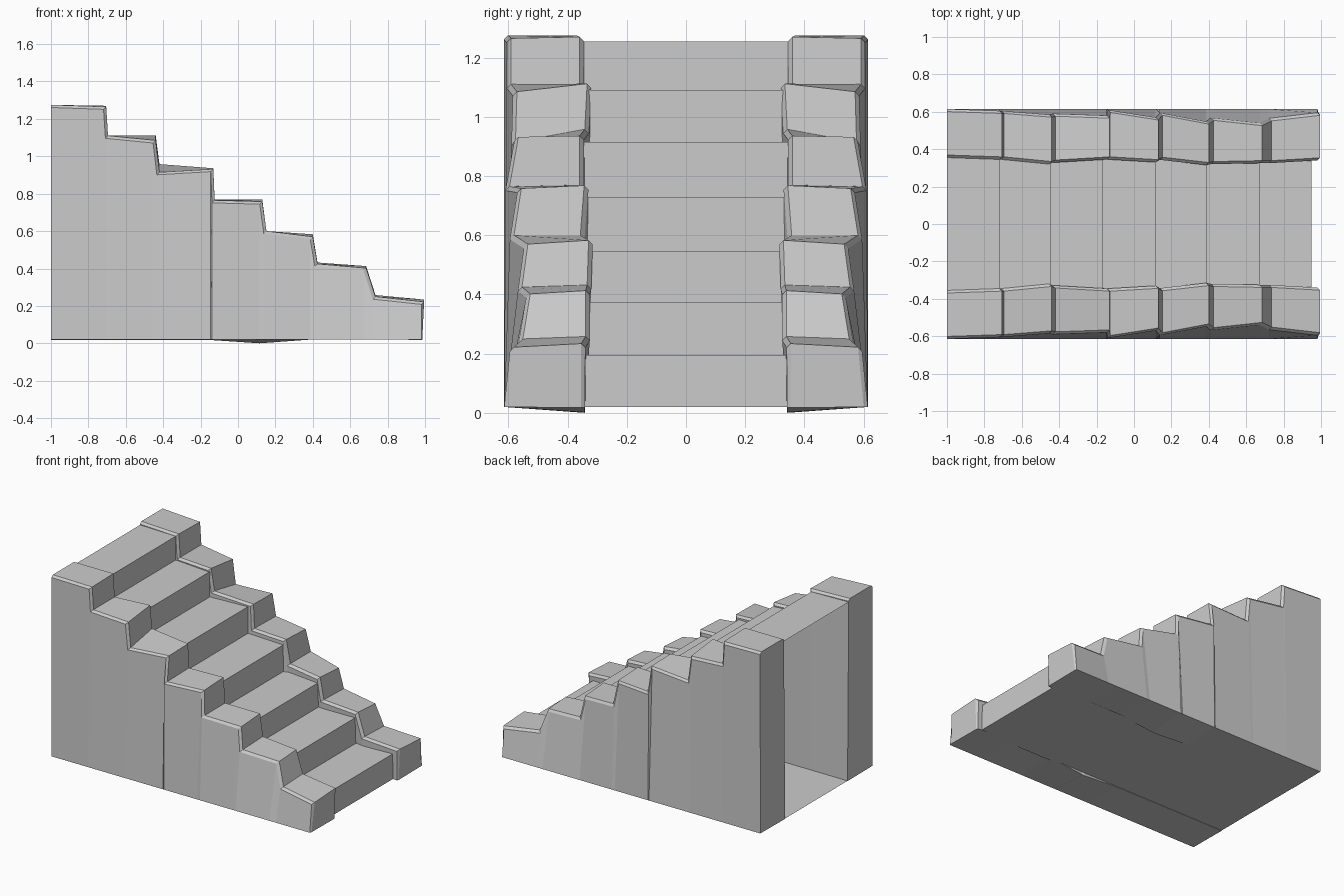
import bpy, bmesh

if "Cube" in bpy.data.objects:
    bpy.data.objects.remove(bpy.data.objects["Cube"])

BASE, CH = 0.02, 0.014


def finish(name, bm):
    bmesh.ops.remove_doubles(bm, verts=bm.verts, dist=0.0005)
    bmesh.ops.recalc_face_normals(bm, faces=bm.faces)
    mesh = bpy.data.meshes.new(name)
    bm.to_mesh(mesh)
    bm.free()
    ob = bpy.data.objects.new(name, mesh)
    bpy.context.collection.objects.link(ob)
    return ob


# Stepped wall outline: x, z outer, z inner, y outer, y inner
WALL = [
    (-1.00, 1.275, 1.275, .615, .355), (-.705, 1.265, 1.270, .605, .345),
    (-.695, 1.110, 1.110, .605, .345), (-.440, 1.085, 1.112, .585, .320),
    (-.420, .915, .958, .590, .328), (-.132, .932, .936, .580, .345),
    (-.125, .765, .770, .610, .345), (.130, .758, .768, .570, .330),
    (.152, .600, .600, .595, .343), (.400, .570, .583, .548, .315),
    (.425, .425, .432, .568, .320), (.685, .402, .413, .540, .325),
    (.735, .250, .258, .565, .325), (.995, .222, .234, .595, .340),
]


def inner_base(x):
    # Slight dip and rise along the inner bottom edge
    pts = [(-1.1, .018), (-.15, .018), (.12, 0), (.42, .03), (1.1, .015)]
    for (a, za), (b, zb) in zip(pts, pts[1:]):
        if x <= b:
            return za + (zb - za) * (x - a) / (b - a)


# Side walls: chamfered cross-sections lofted along the outline
def wall(name, s):
    bm = bmesh.new()
    rings = []
    for i, (x, zo, zi, yo, yi) in enumerate(WALL):
        xe = x - CH if i else x
        pts = [(xe, .614, BASE), (xe, yo, zo - CH), (x, yo - CH, zo),
               (x, yi + CH, zi), (xe, yi, zi - CH), (xe, .342, inner_base(xe))]
        rings.append(pts)
    # foot of the front end
    x, e = .985, .995 - CH
    zi = inner_base(e)
    rings.append([(e, .614, BASE), (e, .614, BASE), (x, .60, BASE),
                  (x, .355, zi), (e, .342, zi), (e, .342, zi)])
    rings = [[bm.verts.new((px, s * py, pz)) for px, py, pz in r] for r in rings]
    for a, b in zip(rings, rings[1:]):
        for k in range(6):
            j = (k + 1) % 6
            bm.faces.new((a[k], a[j], b[j], b[k]))
    bm.faces.new(rings[0])
    bm.faces.new(rings[-1])
    finish(name, bm)


wall("wall_front", -1)
wall("wall_back", 1)

# Stair treads and risers, open at the back, with a floor sheet
heights = [1.255, 1.09, .915, .73, .545, .375, .195]
edges = [-.72, -.445, -.165, .115, .39, .67, .95]
outline = [(-1, heights[0])]
for i, (x, z) in enumerate(zip(edges, heights)):
    outline += [(x, z), (x, heights[i + 1] if i < 6 else BASE)]
outline.append((-1, BASE))

bm = bmesh.new()
rows = [[bm.verts.new((x, y, z)) for y in (-.36, .36)] for x, z in outline]
for a, b in zip(rows, rows[1:]):
    bm.faces.new((a[0], b[0], b[1], a[1]))
finish("stair_treads", bm)
